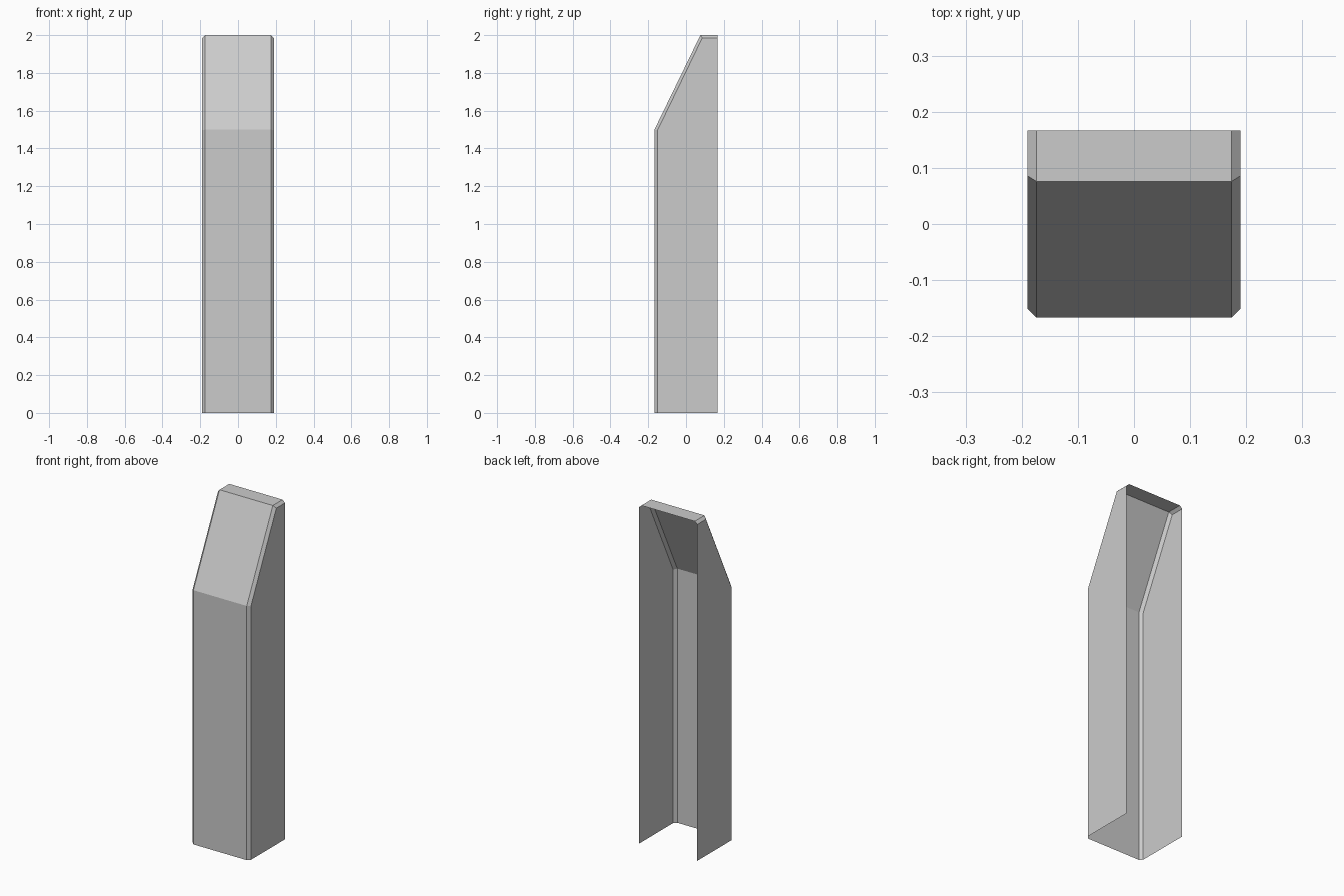
import bpy, bmesh

if "Cube" in bpy.data.objects:
    bpy.data.objects.remove(bpy.data.objects["Cube"])

# Side profiles (y, z), running from the front foot over the slope to the back of the roof
FACE = [(-0.167, 0), (-0.167, 1.5), (0.076, 2.0), (0.167, 2.0)]
SIDE = [(-0.151, 0), (-0.151, 1.496), (0.086, 1.985), (0.167, 1.985)]
FACE_X, SIDE_X = 0.174, 0.19

bm = bmesh.new()


def rail(x, profile):
    return [bm.verts.new((x, y, z)) for y, z in profile]


# Front, slope and roof panels with a narrow bevel strip along each side
rails = [rail(-SIDE_X, SIDE), rail(-FACE_X, FACE), rail(FACE_X, FACE), rail(SIDE_X, SIDE)]
for a, b in zip(rails, rails[1:]):
    for i in range(len(a) - 1):
        bm.faces.new((a[i], b[i], b[i + 1], a[i + 1]))

# Flat side walls; back and bottom stay open
for s, edge in ((-1, rails[0]), (1, rails[-1])):
    foot = bm.verts.new((s * SIDE_X, 0.167, 0))
    loop = edge + [foot]
    bm.faces.new(loop if s < 0 else loop[::-1])

bm.normal_update()
if sum(f.normal.x * f.calc_center_median().x for f in bm.faces) < 0:
    bmesh.ops.reverse_faces(bm, faces=bm.faces[:])

# Make all faces agree, with the front panel facing -y
bmesh.ops.recalc_face_normals(bm, faces=bm.faces[:])
front = min(bm.faces, key=lambda f: f.calc_center_median().y)
if front.normal.y > 0:
    bmesh.ops.reverse_faces(bm, faces=bm.faces[:])

mesh = bpy.data.meshes.new("open_back_casing")
bm.to_mesh(mesh)
bm.free()
bpy.context.collection.objects.link(bpy.data.objects.new("open_back_casing", mesh))
